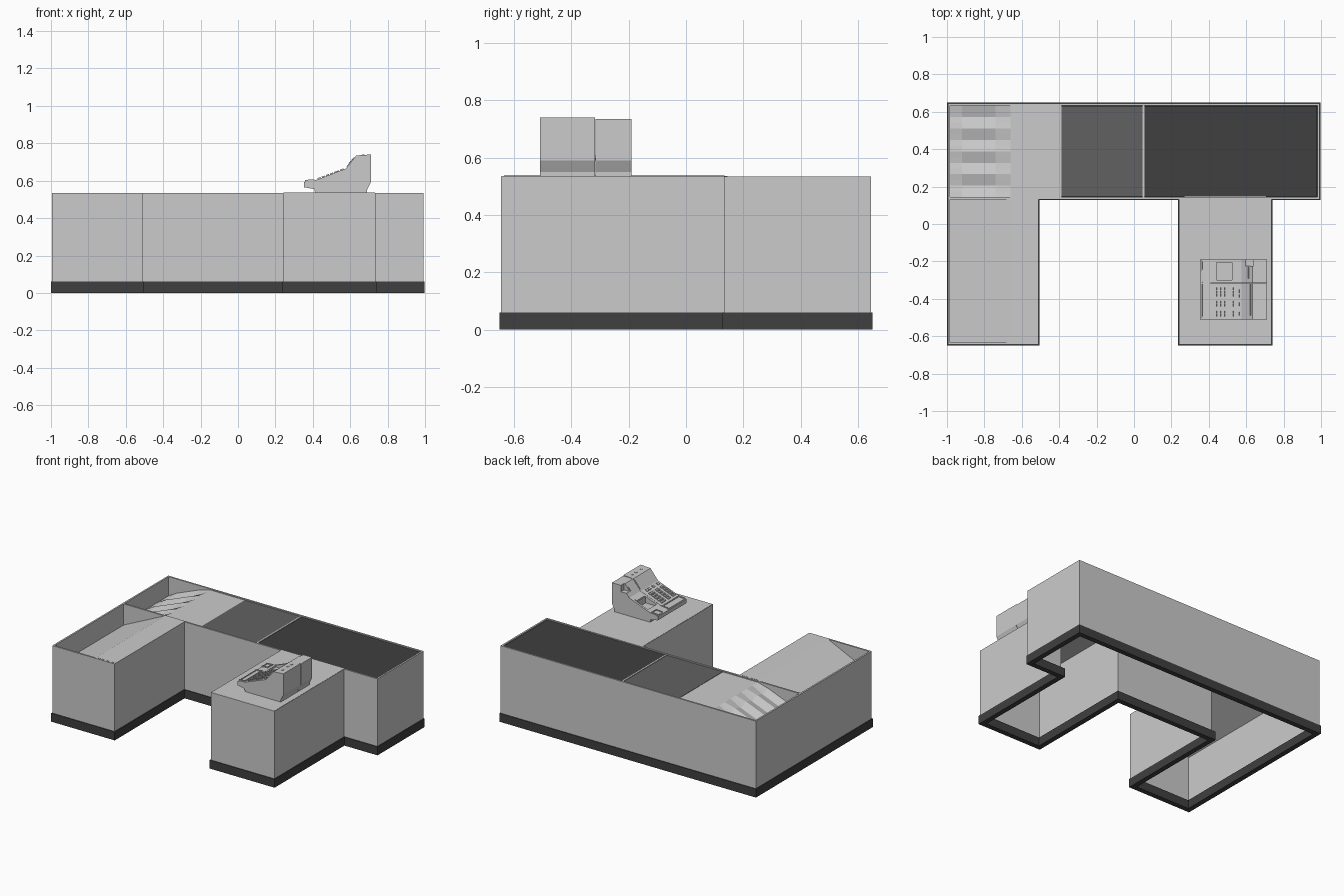
import bpy, bmesh, math
from mathutils import Matrix, Vector

if "Cube" in bpy.data.objects:
    bpy.data.objects.remove(bpy.data.objects["Cube"])


def mat(name, v):
    m = bpy.data.materials.new(name)
    m.diffuse_color = (v, v, v, 1)
    m.use_nodes = True
    m.node_tree.nodes["Principled BSDF"].inputs["Base Color"].default_value = m.diffuse_color
    return m


DARK, MID, BASE = mat("dark_belt", 0.05), mat("mid_belt", 0.12), mat("plinth_dark", 0.05)


def finish(name, bm, material=None):
    bmesh.ops.recalc_face_normals(bm, faces=bm.faces)
    me = bpy.data.meshes.new(name)
    bm.to_mesh(me)
    bm.free()
    ob = bpy.data.objects.new(name, me)
    bpy.context.collection.objects.link(ob)
    if material:
        me.materials.append(material)
    return ob


def add_box(bm, lo, hi, tilt=0.0):
    c = [(a + b) / 2 for a, b in zip(lo, hi)]
    s = [b - a for a, b in zip(lo, hi)]
    m = Matrix.Translation(c) @ Matrix.Rotation(-tilt, 4, 'Y') @ Matrix.Diagonal((*s, 1))
    bmesh.ops.create_cube(bm, size=1, matrix=m)


def box(name, lo, hi, material=None):
    bm = bmesh.new()
    add_box(bm, lo, hi)
    return finish(name, bm, material)


def inset(pts, d):
    # offset a counter-clockwise right-angled outline inwards
    out = []
    for i, p in enumerate(pts):
        p = Vector(p)
        a = (p - Vector(pts[i - 1])).normalized()
        b = (Vector(pts[(i + 1) % len(pts)]) - p).normalized()
        out.append(p + d * Vector((-a.y - b.y, a.x + b.x)))
    return out


def ring(name, pts, z0, z1, thick, material=None):
    bm = bmesh.new()
    inner = inset(pts, thick)
    loops = [[bm.verts.new((p[0], p[1], z)) for p in line]
             for line, z in ((pts, z0), (pts, z1), (inner, z1), (inner, z0))]
    n = len(pts)
    for k in range(4):
        a, b = loops[k], loops[(k + 1) % 4]
        for i in range(n):
            j = (i + 1) % n
            bm.faces.new((a[i], a[j], b[j], b[i]))
    return finish(name, bm, material)


def extrude_xz(name, profile, y0, y1):
    bm = bmesh.new()
    f = bm.faces.new([bm.verts.new((x, y0, z)) for x, z in profile])
    r = bmesh.ops.extrude_face_region(bm, geom=[f])
    bmesh.ops.translate(bm, vec=(0, y1 - y0, 0),
                        verts=[v for v in r['geom'] if isinstance(v, bmesh.types.BMVert)])
    return finish(name, bm)


# counter walls and plinth, open underneath
outline = [(-.995, -.645), (-.51, -.645), (-.51, .132), (.24, .132), (.24, -.645), (.735, -.645),
           (.735, .132), (.993, .132), (.993, .645), (-.995, .645)]
ring("counter_walls", outline, .055, .535, .012)
ring("plinth", inset(outline, -.005), 0, .06, .035, BASE)

# worktop and conveyor belts
box("register_worktop", (.242, -.643, .522), (.733, .144, .536))
box("main_belt", (.055, .146, .516), (.979, .631, .53), DARK)
box("small_belt", (-.388, .146, .516), (.045, .631, .53), MID)
box("belt_separator", (.045, .144, .516), (.055, .633, .534))
box("tray_divider", (-.985, .132, .38), (-.51, .144, .535))


# sloping packing trays
def slope(x, top, low):
    t = max(0, (-.66 - x) / .325)
    return top - (top - low) * t


def tray(name, xs, ys, top, low, wave):
    bm = bmesh.new()
    grid = [[bm.verts.new((x, y, slope(x, top, low)
                           + (wave * math.cos(j * math.pi / 2) if -.93 < x < -.72 else 0)))
             for j, y in enumerate(ys)] for x in xs]
    for i in range(len(xs) - 1):
        for j in range(len(ys) - 1):
            bm.faces.new((grid[i][j], grid[i + 1][j], grid[i + 1][j + 1], grid[i][j + 1]))
    return finish(name, bm)


tray("main_tray", [-.985, -.92, -.86, -.80, -.74, -.66, -.388],
     [.144 + .489 * i / 16 for i in range(17)], .528, .40, .01)
tray("side_tray", [-.985, -.66, -.512], [-.635, .134], .537, .385, 0)

# cash register body and printer side
profile = [(.353, .565), (.353, .592), (.372, .600), (.415, .603), (.575, .664), (.633, .735),
           (.71, .74), (.71, .59), (.69, .55), (.69, .535), (.412, .535), (.408, .555)]
extrude_xz("register_body", profile, -.51, -.317)
printer = extrude_xz("register_printer", [(x, min(z, .735)) for x, z in profile], -.315, -.19)


def carve(ob, lo, hi):
    cutter = box("recess_cutter", lo, hi)
    cutter.hide_render = True
    mod = ob.modifiers.new("recess", 'BOOLEAN')
    mod.operation, mod.object = 'DIFFERENCE', cutter
    bpy.context.view_layer.objects.active = ob
    bpy.ops.object.modifier_apply(modifier=mod.name)
    bpy.data.objects.remove(cutter)


carve(printer, (.44, -.300, .60), (.525, -.205, .80))
carve(printer, (.545, -.300, .69), (.575, -.205, .80))
carve(printer, (.59, -.225, .69), (.64, -.18, .80))


# raised details lying on the register's slopes
def on_slope(x):
    for (x0, z0), (x1, z1) in zip(profile[1:6], profile[2:7]):
        if x0 <= x <= x1:
            return z0 + (z1 - z0) * (x - x0) / (x1 - x0), math.atan2(z1 - z0, x1 - x0)
    return .6, 0


def pads(name, items, h):
    bm = bmesh.new()
    for x, y, sx, sy in items:
        z, a = on_slope(x)
        add_box(bm, (x - sx / 2, y - sy / 2, z - h), (x + sx / 2, y + sy / 2, z + h), a)
    return finish(name, bm)


key_rows = (-.347, -.364, -.381, -.418, -.435, -.472, -.489)
keys = [(.435 + .022 * i, y, .017, .013) for y in key_rows for i in range(5)]
keys += [(.556, y, .018, .018) for y in (-.36, -.385, -.43, -.48)]
pads("keys", keys, .006)
frame = [(.362, -.405, .008, .19), (.405, -.405, .008, .19),
         (.384, -.313 - .003, .05, .008), (.384, -.498, .05, .008)]
frame += [(.362, -.222, .007, .055), (.405, -.222, .007, .055),
          (.384, -.197, .05, .007), (.384, -.248, .05, .007)]
pads("display_and_lid_frames", frame, .005)
pads("upper_screen", [(.604, -.405, .065, .17)], .004)
pads("printer_slots", [(.605, -.262, .03, .06), (.535, -.25, .012, .09)], .005)
pads("top_buttons", [(.67, y, .012, .012) for y in (-.36, -.40, -.46)], .003)
